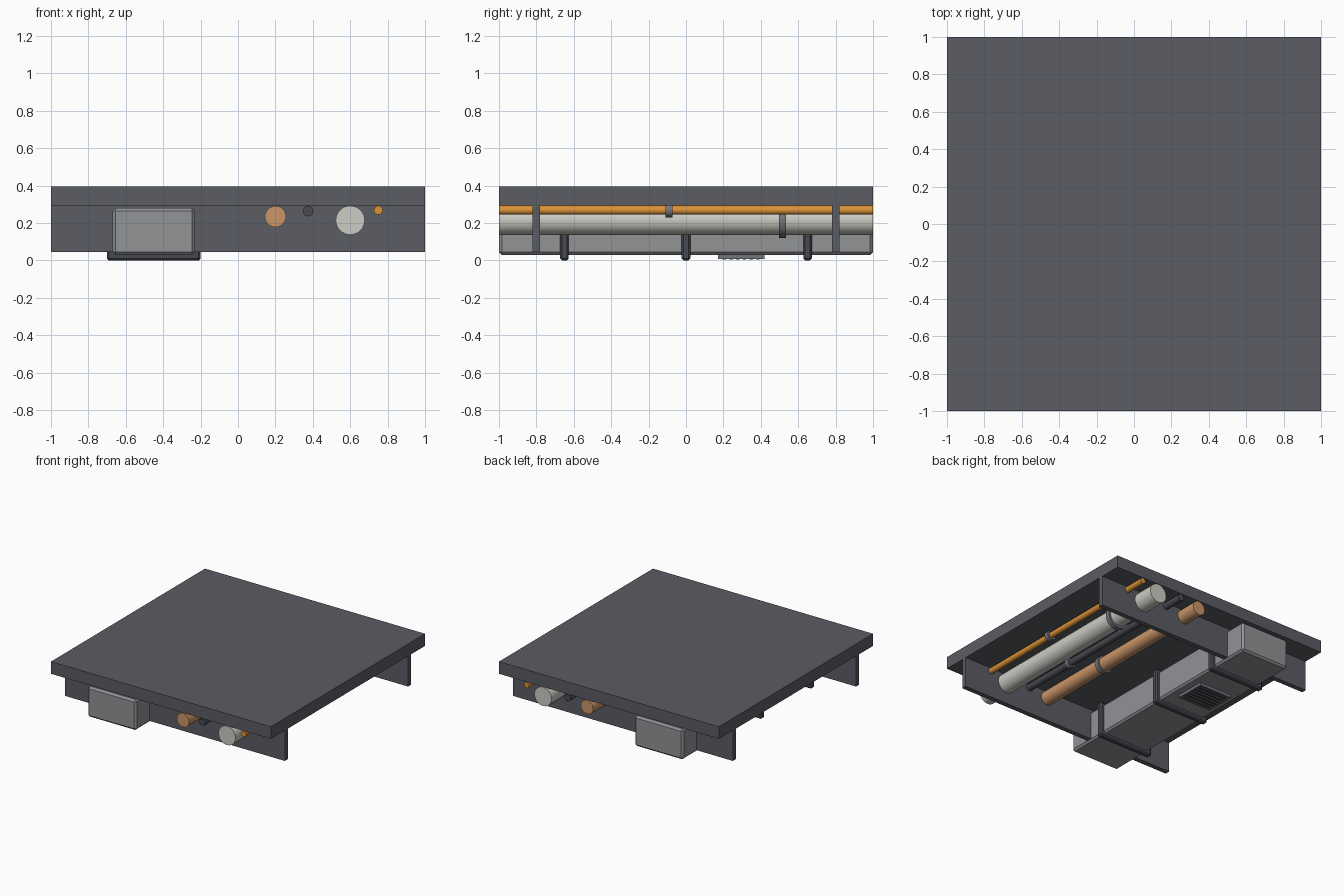
import bpy, math

if "Cube" in bpy.data.objects:
    bpy.data.objects.remove(bpy.data.objects["Cube"])


def srgb(h):
    """Hex colour to linear RGBA."""
    out = []
    for i in (0, 2, 4):
        c = int(h[i:i + 2], 16) / 255
        out.append(c / 12.92 if c <= 0.04045 else ((c + 0.055) / 1.055) ** 2.4)
    return (*out, 1)


def material(name, h):
    m = bpy.data.materials.new(name)
    m.diffuse_color = srgb(h)
    m.use_nodes = True
    m.node_tree.nodes["Principled BSDF"].inputs["Base Color"].default_value = m.diffuse_color
    return m


slate = material("slate_grey", "5B5D64")
dark = material("dark_steel", "4A4B51")
duct_grey = material("duct_grey", "919396")
clamp_grey = material("clamp_grey", "74777D")
white = material("off_white", "CCCCC5")
copper = material("copper", "CA9568")
orange = material("orange", "DC9338")


def box(name, x, y, z, mat, bevel=0):
    """Box from (min, max) ranges on each axis."""
    bpy.ops.mesh.primitive_cube_add(size=1, location=[sum(r) / 2 for r in (x, y, z)])
    ob = bpy.context.object
    ob.name = name
    ob.scale = [r[1] - r[0] for r in (x, y, z)]
    bpy.ops.object.transform_apply(location=False, rotation=False, scale=True)
    ob.data.materials.append(mat)
    if bevel:
        mod = ob.modifiers.new("edge", 'BEVEL')
        mod.width = bevel
        mod.segments = 1
    return ob


def tube(name, x, z, r, mat, y=0, length=2, sides=20):
    """Cylinder lying along y."""
    bpy.ops.mesh.primitive_cylinder_add(vertices=sides, radius=r, depth=length,
                                        location=(x, y, z), rotation=(math.pi / 2, 0, 0))
    ob = bpy.context.object
    ob.name = name
    ob.data.materials.append(mat)
    bpy.ops.object.shade_smooth_by_angle(angle=math.radians(35))
    return ob


# Ceiling slab and the two cross beams
box("ceiling_slab", (-1, 1), (-1, 1), (0.295, 0.395), slate)
for label, y in (("front", -0.8), ("back", 0.8)):
    box(label + "_beam", (-1, 1), (y - 0.02, y + 0.02), (0.045, 0.295), slate)

# Air duct with hanger straps
box("air_duct", (-0.67, -0.23), (-1, 1), (0.03, 0.28), duct_grey, 0.015)
for i, y in enumerate((-0.65, 0, 0.65)):
    box(f"duct_strap_{i + 1}", (-0.7, -0.2), (y - 0.023, y + 0.023), (0, 0.295), dark, 0.01)

# Vent grille under the duct: base plate, rim and slats
vx, vy = (-0.6, -0.3), (0.17, 0.42)
box("vent_plate", vx, vy, (0.017, 0.032), clamp_grey)
for i, y in enumerate((vy[0], vy[1] - 0.015)):
    box(f"vent_rim_long_{i + 1}", vx, (y, y + 0.015), (0.008, 0.02), clamp_grey)
for i, x in enumerate((vx[0], vx[1] - 0.015)):
    box(f"vent_rim_short_{i + 1}", (x, x + 0.015), vy, (0.008, 0.02), clamp_grey)
for i in range(6):
    y = 0.205 + i * 0.036
    box(f"vent_slat_{i + 1}", (-0.58, -0.32), (y - 0.009, y + 0.009), (0.005, 0.02), dark)

# Pipes, each with one clamp ring: x, z, radius, colour, clamp y, clamp radius
pipes = {
    "copper_pipe": (0.2, 0.235, 0.057, copper, -0.12, 0.07),
    "dark_pipe": (0.375, 0.264, 0.028, dark, -0.3, 0.04),
    "white_pipe": (0.6, 0.215, 0.078, white, 0.515, 0.094),
    "orange_conduit": (0.75, 0.269, 0.024, orange, -0.09, 0.039),
}
for name, (x, z, r, mat, cy, cr) in pipes.items():
    tube(name, x, z, r, mat)
    tube(name + "_clamp", x, min(z, 0.294 - cr + 0.03), cr, clamp_grey, cy, 0.038)
